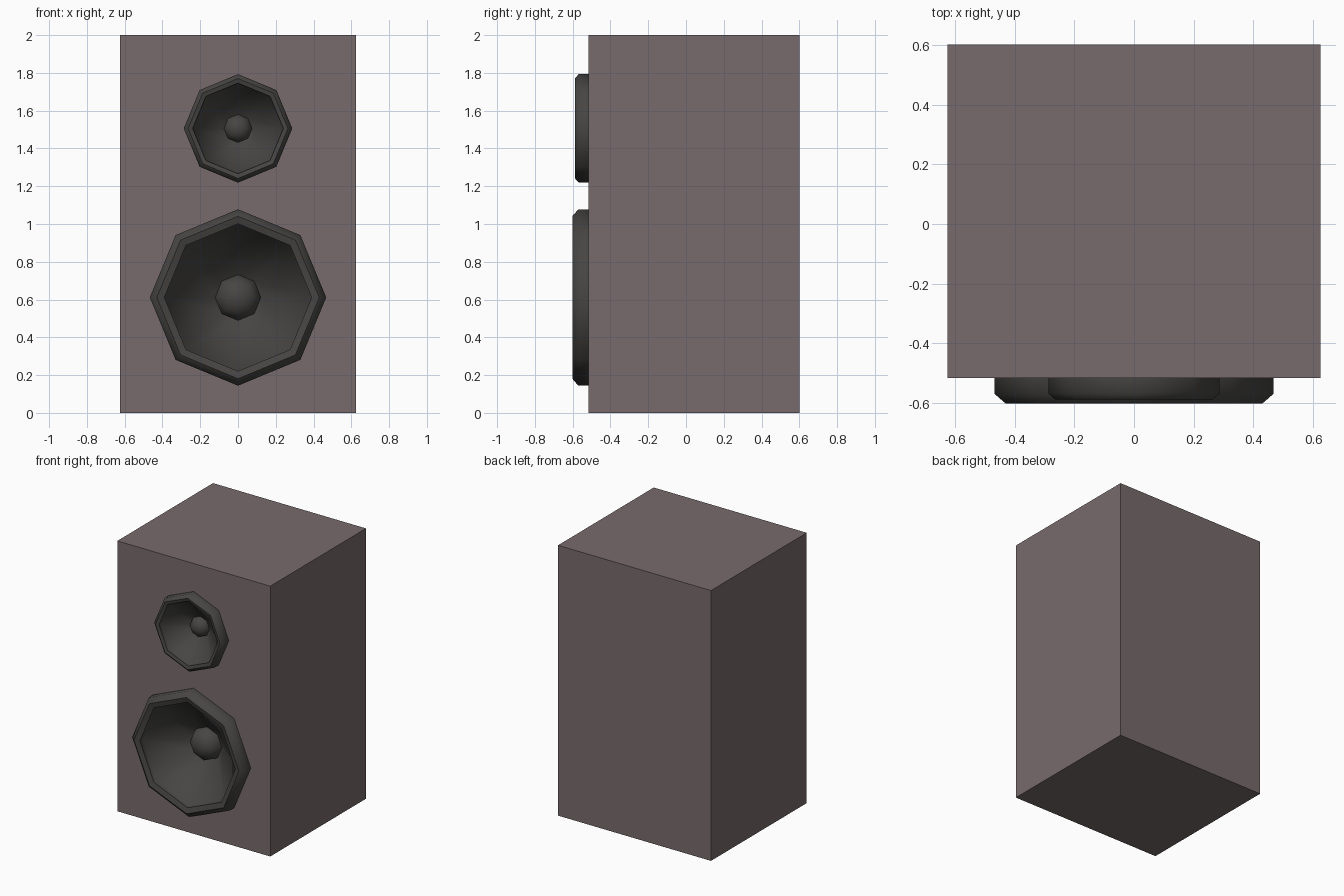
import bpy, bmesh, math

if "Cube" in bpy.data.objects:
    bpy.data.objects.remove(bpy.data.objects["Cube"])

FRONT, BACK, HALF_W, HEIGHT = -0.517, 0.602, 0.626, 2.0
SIDES = 8


def material(name, rgb):
    m = bpy.data.materials.new(name)
    m.diffuse_color = (*rgb, 1)
    m.use_nodes = True
    m.node_tree.nodes["Principled BSDF"].inputs["Base Color"].default_value = m.diffuse_color
    return m


cabinet_mat = material("mauve_brown", (0.186, 0.145, 0.150))
driver_mat = material("charcoal", (0.062, 0.060, 0.057))


def add_object(name, bm, mat):
    me = bpy.data.meshes.new(name)
    bm.to_mesh(me)
    bm.free()
    ob = bpy.data.objects.new(name, me)
    bpy.context.collection.objects.link(ob)
    me.materials.append(mat)
    return ob


def lathe(name, profile, z, mat, smooth=True):
    """Spin (radius, y) points around the y axis, from the back outside to the front inside."""
    bm = bmesh.new()
    rings = []
    for r, y in profile:
        if r < 1e-6:
            rings.append([bm.verts.new((0, y, z))] * SIDES)
        else:
            rings.append([bm.verts.new((r * math.cos(k * math.tau / SIDES), y,
                                        z + r * math.sin(k * math.tau / SIDES)))
                          for k in range(SIDES)])
    for a, b in zip(rings, rings[1:]):
        for k in range(SIDES):
            n = (k + 1) % SIDES
            corners = list(dict.fromkeys((a[k], a[n], b[n], b[k])))
            bm.faces.new(corners)
    ob = add_object(name, bm, mat)
    if smooth:
        bpy.ops.object.select_all(action='DESELECT')
        ob.select_set(True)
        bpy.context.view_layer.objects.active = ob
        bpy.ops.object.shade_smooth_by_angle(angle=math.radians(52))
    return ob


# Cabinet
bm = bmesh.new()
bmesh.ops.create_cube(bm, size=1)
for v in bm.verts:
    v.co.x *= 2 * HALF_W
    v.co.y = BACK if v.co.y > 0 else FRONT
    v.co.z = HEIGHT if v.co.z > 0 else 0
cabinet = add_object("cabinet", bm, cabinet_mat)


def driver(name, z, s, tip):
    """Octagonal speaker driver; s scales it, tip is the y of the rim's front."""
    # Raised rim with chamfered edge, inner step and recessed cone
    lathe(name + "_rim_and_cone", [
        (0.467 * s, FRONT), (0.467 * s, tip + 0.032 * s), (0.43 * s, tip),
        (0.39 * s, tip + 0.012 * s), (0.39 * s, tip + 0.045 * s),
        (0.115 * s, tip + 0.245 * s)], z, driver_mat)
    # Dust cap dome
    base = tip + 0.243 * s
    lathe(name + "_dust_cap", [
        (0.122 * s * math.cos(t), base - 0.10 * s * math.sin(t))
        for t in (0, math.pi / 8, math.pi / 4, 3 * math.pi / 8, math.pi / 2)],
        z, driver_mat)
    # Pocket in the cabinet behind the cone
    back = tip + 0.27 * s
    cutter = lathe(name + "_cutter", [
        (0, back), (0.42 * s, back), (0.42 * s, -0.7), (0, -0.7)], z, cabinet_mat, False)
    cutter.hide_render = True
    mod = cabinet.modifiers.new("pocket", 'BOOLEAN')
    mod.operation, mod.solver, mod.object = 'DIFFERENCE', 'EXACT', cutter
    bpy.context.view_layer.objects.active = cabinet
    bpy.ops.object.modifier_apply(modifier=mod.name)
    bpy.data.objects.remove(cutter)


driver("woofer", 0.611, 1.0, -0.602)
driver("tweeter", 1.506, 0.615, -0.588)
